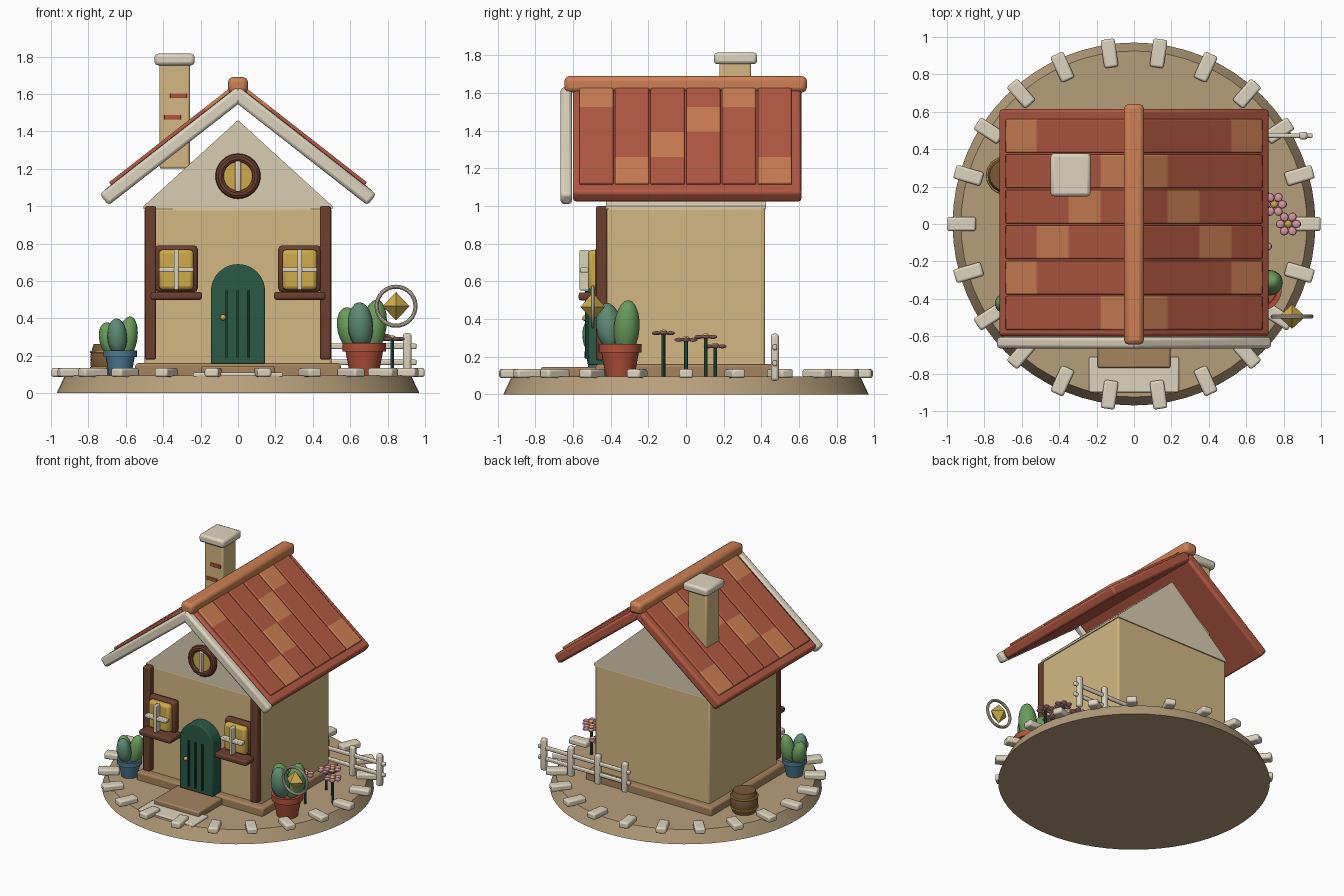
import bpy, bmesh
from math import sin, cos, pi, radians
from mathutils import Matrix, Vector

if "Cube" in bpy.data.objects:
    bpy.data.objects.remove(bpy.data.objects["Cube"])

MATS = {}
COLORS = dict(ground="B59D7A", wall="D2B682", gable="D8CCB0", brown="6B4232", green="2F5A48",
              gold="CDAA4C", roof="B25A45", orange="CC7F55", cream="DDD3BD", sage="5F8A74",
              leaf="6A9A5C", blue="4F7A92", clay="B0523C", pink="D898A0", barrel="7A5A3C",
              plinth="A3825F", dark="1F4034")


def mat(key):
    if key not in MATS:
        h = COLORS[key]
        MATS[key] = bpy.data.materials.new(key)
        MATS[key].diffuse_color = [(int(h[i:i + 2], 16) / 255) ** 2.2 for i in (0, 2, 4)] + [1]
    return MATS[key]


def finish(name, bm, key, loc=(0, 0, 0), rot=(0, 0, 0), bevel=0):
    bmesh.ops.recalc_face_normals(bm, faces=bm.faces)
    me = bpy.data.meshes.new(name)
    bm.to_mesh(me)
    bm.free()
    ob = bpy.data.objects.new(name, me)
    bpy.context.collection.objects.link(ob)
    ob.location, ob.rotation_euler = loc, rot
    me.materials.append(mat(key))
    if bevel:
        m = ob.modifiers.new("bevel", "BEVEL")
        m.width, m.segments, m.limit_method = bevel, 2, 'ANGLE'
    return ob


def box(name, key, loc, size, bevel=0.01, rot=(0, 0, 0), cuts=()):
    bm = bmesh.new()
    bmesh.ops.create_cube(bm, size=1, matrix=Matrix.Diagonal((*size, 1)))
    for c in cuts:
        bmesh.ops.bisect_plane(bm, geom=bm.verts[:] + bm.edges[:] + bm.faces[:],
                               plane_co=(c, 0, 0), plane_no=(1, 0, 0))
    return finish(name, bm, key, loc, rot, bevel)


def span(name, key, x, y, z, bevel=0.01):
    return box(name, key, [(a + b) / 2 for a, b in (x, y, z)], [b - a for a, b in (x, y, z)], bevel)


def lathe(name, key, profile, loc, n=24):
    """Revolve (radius, z) points about z and cap both ends."""
    bm = bmesh.new()
    rings = [[bm.verts.new((r * cos(2 * pi * i / n), r * sin(2 * pi * i / n), z)) for i in range(n)]
             for r, z in profile]
    for a, b in zip(rings, rings[1:]):
        for i in range(n):
            bm.faces.new((a[i], a[(i + 1) % n], b[(i + 1) % n], b[i]))
    bm.faces.new(rings[0])
    bm.faces.new(rings[-1])
    return finish(name, bm, key, loc)


def ball(name, key, loc, radii, rot=(0, 0, 0), u=16, v=10):
    bm = bmesh.new()
    bmesh.ops.create_uvsphere(bm, u_segments=u, v_segments=v, radius=1,
                              matrix=Matrix.Diagonal((*radii, 1)))
    return finish(name, bm, key, loc, rot)


def ring(name, key, loc, R, r, rot=(pi / 2, 0, 0), n=32, m=10):
    bm = bmesh.new()
    vs = [[bm.verts.new(((R + r * cos(2 * pi * j / m)) * cos(2 * pi * i / n),
                         (R + r * cos(2 * pi * j / m)) * sin(2 * pi * i / n),
                         r * sin(2 * pi * j / m))) for j in range(m)] for i in range(n)]
    for i in range(n):
        for j in range(m):
            a, b, k = vs[i], vs[(i + 1) % n], (j + 1) % m
            bm.faces.new((a[j], b[j], b[k], a[k]))
    return finish(name, bm, key, loc, rot)


def prism(name, key, pts, y0, y1, bevel=0):
    """Extrude an (x, z) outline along y."""
    bm = bmesh.new()
    f = bm.faces.new([bm.verts.new((x, y0, z)) for x, z in pts])
    g = bmesh.ops.extrude_face_region(bm, geom=[f])
    bmesh.ops.translate(bm, verts=[v for v in g["geom"] if isinstance(v, bmesh.types.BMVert)],
                        vec=(0, y1 - y0, 0))
    return finish(name, bm, key, bevel=bevel)


# Round ground disc with edging stones
lathe("ground", "ground", [(0.97, 0), (0.925, 0.095)], (0, 0, 0), 64)
for i in range(22):
    a = 2 * pi * i / 22
    box("edging_stone", "cream", (0.922 * cos(a), 0.922 * sin(a), 0.11), (0.152, 0.076, 0.048),
        0.012, (0, 0, a))

# House body
span("plinth", "plinth", (-0.55, 0.55), (-0.48, 0.47), (0.08, 0.16), 0.015)
span("walls", "wall", (-0.5, 0.5), (-0.42, 0.42), (0.14, 0.99), 0.012)
prism("gable", "gable", [(-0.505, 0.985), (0.505, 0.985), (0.505, 1.0), (0, 1.46), (-0.505, 1.0)],
      -0.425, 0.425)
span("door_step", "plinth", (-0.195, 0.195), (-0.77, -0.46), (0.09, 0.145), 0.01)
span("path_slab", "cream", (-0.24, 0.24), (-0.9, -0.71), (0.085, 0.11), 0.008)

# Arched door with battens and knob
arch = [(0.145 * cos(pi * i / 16), 0.545 + 0.145 * sin(pi * i / 16)) for i in range(17)]
prism("door", "green", [(-0.145, 0.155), (0.145, 0.155)] + arch, -0.52, -0.41, 0.008)
for x in (-0.062, -0.003, 0.058):
    span("door_batten", "dark", (x - 0.006, x + 0.006), (-0.535, -0.51), (0.19, 0.55), 0.002)
ball("door_knob", "gold", (-0.08, -0.535, 0.405), (0.016,) * 3)

# Corner posts and square windows
for s in (-1, 1):
    box("corner_post", "brown", (s * 0.468, -0.447, 0.59), (0.06, 0.06, 0.82), 0.01)
    x = s * 0.33
    box("window_frame", "brown", (x, -0.45, 0.665), (0.23, 0.06, 0.25), 0.02)
    box("window_pane", "gold", (x, -0.48, 0.66), (0.185, 0.08, 0.215), 0.02)
    box("window_bar_upright", "cream", (x, -0.54, 0.66), (0.026, 0.05, 0.215), 0.006)
    box("window_bar_cross", "cream", (x, -0.54, 0.66), (0.185, 0.045, 0.026), 0.006)
    box("window_sill", "brown", (x, -0.495, 0.52), (0.275, 0.15, 0.042), 0.012)

# Round gable window
ring("round_window_frame", "brown", (0, -0.44, 1.16), 0.097, 0.024)
bm = bmesh.new()
bmesh.ops.create_cone(bm, cap_ends=True, segments=32, radius1=0.09, radius2=0.09, depth=0.03)
finish("round_window_pane", bm, "gold", (0, -0.435, 1.16), (pi / 2, 0, 0))
box("round_window_bar", "cream", (0, -0.455, 1.16), (0.03, 0.03, 0.165), 0.006)

# Roof: two slabs, striped tiles, front bargeboards, ridge
A, APEX = radians(38), 1.596


def roof_piece(name, key, s, t0, t1, y, wy, n0, n1, bevel, cuts=()):
    t, n = (t0 + t1) / 2, (n0 + n1) / 2
    loc = (s * (t * cos(A) + n * sin(A)), y, APEX - t * sin(A) + n * cos(A))
    return box(name, key, loc, (t1 - t0, wy, n1 - n0), bevel, (0, s * A, 0),
               [s * (c - t) for c in cuts])


CUTS = (0.185, 0.40, 0.617)
for s in (-1, 1):
    roof_piece("roof_slab", "roof", s, 0, 0.893, 0.007, 1.215, -0.0375, 0.0375, 0.018)
    roof_piece("bargeboard", "cream", s, -0.02, 0.91, -0.635, 0.062, -0.04, 0.036, 0.018)
    for i in range(6):
        tile = roof_piece("roof_tile_strip", "roof", s, 0, 0.832, -0.476 + 0.1894 * i, 0.18,
                          0.02, 0.055, 0.007, CUTS)
        tile.data.materials.append(mat("orange"))
        pick = (i + 0, 3, 2, 1, 0, 3)[i] if i else 0
        for p in tile.data.polygons:
            t = s * p.center.x + 0.416
            p.material_index = int(sum(t > c for c in CUTS) == pick)
span("roof_ridge", "orange", (-0.053, 0.053), (-0.645, 0.642), (1.603, 1.69), 0.025)

# Chimney
span("chimney", "wall", (-0.42, -0.257), (0.178, 0.346), (1.2, 1.77), 0.012)
span("chimney_cap", "cream", (-0.446, -0.232), (0.148, 0.378), (1.753, 1.815), 0.018)
for x, z in ((-0.318, 1.59), (-0.35, 1.475)):
    box("chimney_brick", "clay", (x, 0.178, z), (0.09, 0.016, 0.026), 0.003)


# Potted plants
def potted_plant(x, y, k, key):
    prof = [(0.075, 0), (0.1, 0.13), (0.115, 0.13), (0.115, 0.175), (0.09, 0.175), (0.085, 0.155)]
    lathe("plant_pot", key, [(r * k, z * k) for r, z in prof], (x, y, 0.092))
    for dx, dy, z, h, c in ((-0.02, -0.06, 0.27, 0.125, "sage"), (0.05, 0.035, 0.26, 0.15, "leaf"),
                            (-0.075, 0.03, 0.25, 0.12, "leaf")):
        ball("plant_leaf", c, (x + dx * k, y + dy * k, 0.092 + z * k), (0.068 * k, 0.068 * k, h * k),
             (-dy * 2, dx * 3, 0))


potted_plant(0.675, -0.35, 1.0, "clay")
potted_plant(-0.63, -0.45, 0.78, "blue")

# Flowers
for x, y, z in ((0.67, -0.12, 0.325), (0.825, 0, 0.29), (0.75, 0.105, 0.305), (0.66, 0.155, 0.255)):
    lathe("flower_stem", "green", [(0.01, 0.08), (0.01, z)], (x, y, 0), 8)
    for i in range(6):
        a = pi * i / 3
        ball("flower_petal", "pink", (x + 0.043 * cos(a), y + 0.043 * sin(a), z),
             (0.025, 0.023, 0.011), (0, 0, a), 10, 6)
    ball("flower_centre", "gold", (x, y, z + 0.006), (0.02, 0.02, 0.013), u=10, v=6)

# Back fence
for i in range(4):
    box("fence_post", "cream", (0.905 - 0.235 * i, 0.472, 0.197), (0.045, 0.042, 0.25), 0.014)
for z in (0.165, 0.25):
    box("fence_rail", "cream", (0.555, 0.472, z), (0.8, 0.024, 0.03), 0.008)

# Barrel with hoops
lathe("barrel", "barrel", [(0.082, 0), (0.097, 0.05), (0.1, 0.085), (0.097, 0.12), (0.082, 0.17)],
      (-0.69, 0.26, 0.092), 16)
for z in (0.135, 0.22):
    ring("barrel_hoop", "gold", (-0.69, 0.26, z), 0.096, 0.007, (0, 0, 0), 16, 6)

# Hanging ring charm with a gem
ring("charm_ring", "cream", (0.845, -0.495, 0.465), 0.104, 0.011)
ball("charm_gem", "gold", (0.845, -0.495, 0.465), (0.072, 0.065, 0.076), u=4, v=2)

bpy.ops.object.select_all(action='SELECT')
bpy.context.view_layer.objects.active = bpy.data.objects["walls"]
bpy.ops.object.shade_smooth_by_angle(angle=radians(35))

for m in bpy.data.materials:
    if m.users and not m.is_grease_pencil:
        m.use_nodes = True
        m.node_tree.nodes["Principled BSDF"].inputs["Base Color"].default_value = m.diffuse_color
